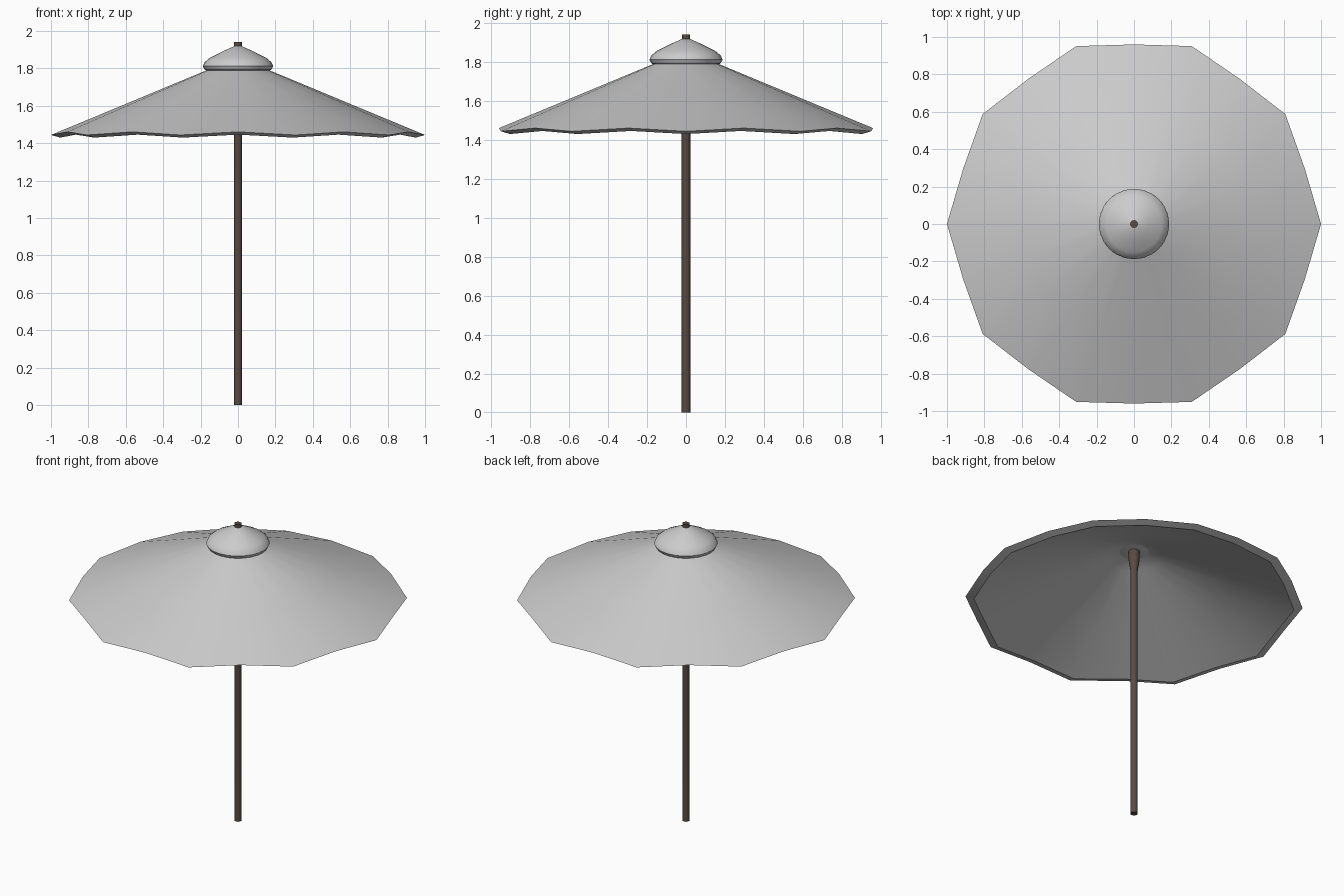
import bpy, bmesh
from math import cos, sin, pi, radians

if "Cube" in bpy.data.objects:
    bpy.data.objects.remove(bpy.data.objects["Cube"])


def lathe(name, profile, sides, mid_scale=1.0, colour=None):
    """Spin an (r, z) profile; r = 0 makes a pole vertex. mid_scale pulls odd spokes in,
    keeping them on the cone of slope SLOPE so that the hem scallops."""
    bm = bmesh.new()
    rings = []
    for r, z in profile:
        if r == 0:
            rings.append([bm.verts.new((0, 0, z))])
            continue
        ring = []
        for i in range(sides):
            k = mid_scale if i % 2 else 1.0
            a = 2 * pi * i / sides
            ring.append(bm.verts.new((r * k * cos(a), r * k * sin(a), z + SLOPE * r * (1 - k))))
        rings.append(ring)
    for a, b in zip(rings, rings[1:]):
        for i in range(sides):
            j = (i + 1) % sides
            quad = [a[i % len(a)], a[j % len(a)], b[j % len(b)], b[i % len(b)]]
            bm.faces.new(list(dict.fromkeys(quad)))
    bmesh.ops.recalc_face_normals(bm, faces=bm.faces)
    mesh = bpy.data.meshes.new(name)
    bm.to_mesh(mesh)
    bm.free()
    ob = bpy.data.objects.new(name, mesh)
    bpy.context.collection.objects.link(ob)
    if colour:
        mesh.materials.append(colour)
    bpy.ops.object.select_all(action='DESELECT')
    ob.select_set(True)
    bpy.context.view_layer.objects.active = ob
    bpy.ops.object.shade_smooth_by_angle(angle=radians(35))
    return ob


SLOPE = 0.416
wood = bpy.data.materials.new("dark_wood")
wood.diffuse_color = (0.10, 0.07, 0.055, 1)
wood.use_nodes = True
wood.node_tree.nodes["Principled BSDF"].inputs["Base Color"].default_value = wood.diffuse_color

# Ten-sided canopy shell with a turned-under hem
lathe("canopy", [(0, 1.86), (0.17, 1.789), (0.6, 1.61), (1.0, 1.444),
                 (0.95, 1.43), (0.6, 1.575), (0.17, 1.754), (0, 1.825)], 20, 0.96)

# Domed vent cap on top
lathe("top_cap", [(0, 1.79), (0.168, 1.788), (0.178, 1.793), (0.188, 1.812), (0.178, 1.834),
                  (0.15, 1.857), (0.08, 1.892), (0.02, 1.919), (0, 1.92)], 24)

# Pole running through to the finial, swelling into a hub under the canopy
lathe("pole", [(0, 0), (0.022, 0), (0.022, 1.66), (0.034, 1.74), (0.034, 1.80),
               (0.021, 1.83), (0.021, 1.94), (0, 1.94)], 12, colour=wood)
